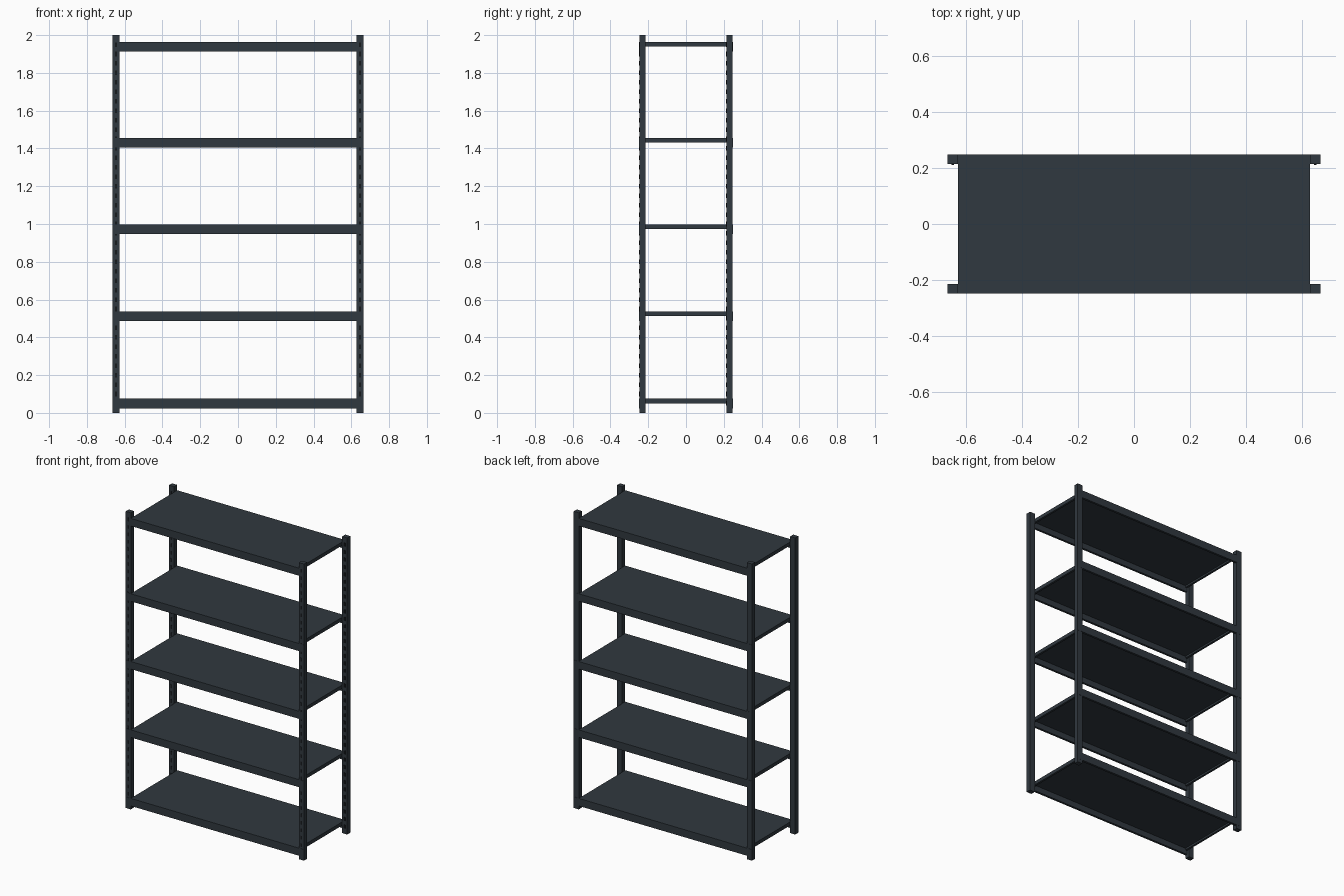
import bpy, bmesh
from mathutils import Matrix, Vector

if "Cube" in bpy.data.objects:
    bpy.data.objects.remove(bpy.data.objects["Cube"])


def material(name, color):
    m = bpy.data.materials.new(name)
    m.diffuse_color = color
    m.use_nodes = True
    m.node_tree.nodes["Principled BSDF"].inputs["Base Color"].default_value = m.diffuse_color
    return m


steel = material("dark_steel", (0.03, 0.04, 0.05, 1))
dark = material("slot_dark", (0.008, 0.01, 0.012, 1))


def boxes(name, spans, mat):
    """One object from boxes given as (x0, x1, y0, y1, z0, z1)."""
    bm = bmesh.new()
    for x0, x1, y0, y1, z0, z1 in spans:
        mid = Vector(((x0 + x1) / 2, (y0 + y1) / 2, (z0 + z1) / 2))
        size = (x1 - x0, y1 - y0, z1 - z0, 1)
        bmesh.ops.create_cube(bm, size=1, matrix=Matrix.Translation(mid) @ Matrix.Diagonal(size))
    me = bpy.data.meshes.new(name)
    bm.to_mesh(me)
    bm.free()
    me.materials.append(mat)
    ob = bpy.data.objects.new(name, me)
    bpy.context.collection.objects.link(ob)
    return ob


OUT_X, IN_X = 0.665, 0.627    # post outer and inner faces
OUT_Y, IN_Y = 0.247, 0.214
TOPS = [0.075, 0.537, 0.998, 1.455, 1.963]
BEAM_H, RAIL_H, PANEL_T, WALL = 0.051, 0.024, 0.012, 0.014

# Corner posts with a row of slots on their front faces
for side, sx in (("left", -1), ("right", 1)):
    x0, x1 = sorted((sx * IN_X, sx * OUT_X))
    xm = (x0 + x1) / 2
    for end, y0, proud in (("front", -OUT_Y, 0.0005), ("back", IN_Y, 0.003)):
        boxes(f"{end}_{side}_post", [(x0, x1, y0, y0 + OUT_Y - IN_Y, 0, 2)], steel)
        slots = []
        for i in range(39):
            z = 0.05 + i * 0.05
            slots.append((xm - 0.005, xm + 0.005, y0 - proud, y0 + 0.002, z - 0.012, z + 0.012))
        boxes(f"{end}_{side}_post_slots", slots, dark)

# Shelves: panel, long beams front and back, short rails at the ends
for n, top in enumerate(TOPS, 1):
    boxes(f"shelf_panel_{n}",
          [(-IN_X, IN_X, -OUT_Y + WALL, OUT_Y - WALL, top - PANEL_T, top)], steel)
    bx = IN_X if n == len(TOPS) else OUT_X - 0.002
    for end, s in (("front", -1), ("back", 1)):
        y0, y1 = sorted((s * (OUT_Y + 0.001), s * (OUT_Y - WALL)))
        boxes(f"{end}_beam_{n}", [(-bx, bx, y0, y1, top - BEAM_H, top)], steel)
    for side, s in (("left", -1), ("right", 1)):
        x0, x1 = sorted((s * IN_X, s * (IN_X - WALL)))
        boxes(f"{side}_rail_{n}",
              [(x0, x1, -OUT_Y + WALL, OUT_Y - WALL, top - RAIL_H, top - PANEL_T)], steel)
